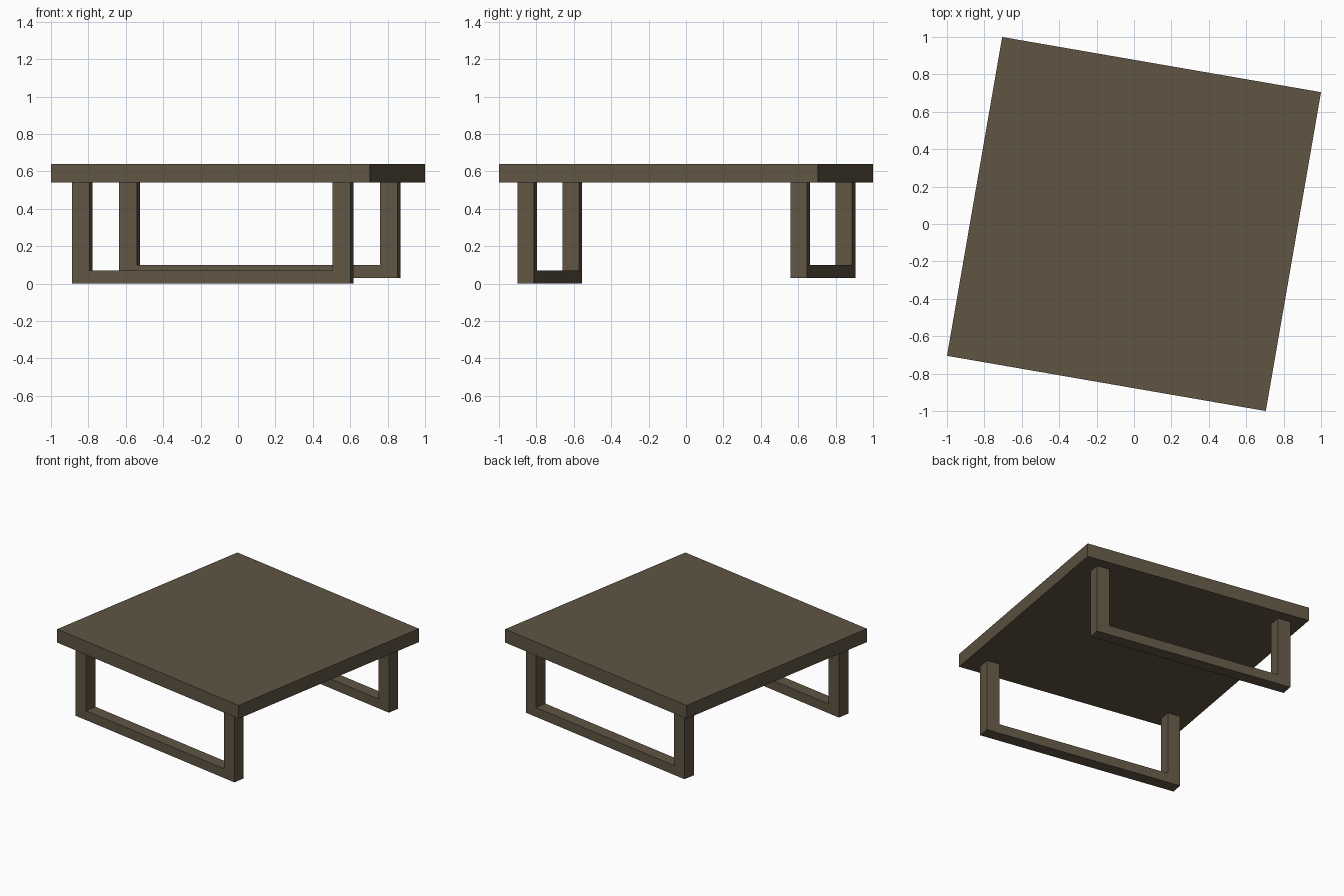
import bpy, bmesh, math
from mathutils import Matrix

if "Cube" in bpy.data.objects:
    bpy.data.objects.remove(bpy.data.objects["Cube"])

wood = bpy.data.materials.new("dark brown wood")
wood.diffuse_color = (0.115, 0.091, 0.057, 1)
wood.use_nodes = True
wood.node_tree.nodes["Principled BSDF"].inputs["Base Color"].default_value = wood.diffuse_color

TURN = Matrix.Rotation(math.radians(-9.82), 4, 'Z')  # whole table is turned
TOP_Z, UNDER_Z = 0.64, 0.54


def extrude_profile(name, points, depth, y):
    """Extrude an XZ outline along y, centred on y, then turn it with the table."""
    bm = bmesh.new()
    face = bm.faces.new([bm.verts.new((x, y - depth / 2, z)) for x, z in points])
    new = bmesh.ops.extrude_face_region(bm, geom=[face])["geom"]
    bmesh.ops.translate(bm, vec=(0, depth, 0),
                        verts=[g for g in new if isinstance(g, bmesh.types.BMVert)])
    bmesh.ops.recalc_face_normals(bm, faces=bm.faces)
    bm.transform(TURN)
    mesh = bpy.data.meshes.new(name)
    bm.to_mesh(mesh)
    bm.free()
    mesh.materials.append(wood)
    obj = bpy.data.objects.new(name, mesh)
    bpy.context.collection.objects.link(obj)
    return obj


# Square slab top
h = 0.865
extrude_profile("table_top", [(-h, UNDER_Z), (h, UNDER_Z), (h, TOP_Z), (-h, TOP_Z)], 2 * h, 0)

# U-shaped leg frames; the back one sits slightly higher
CX, HALF, LEG, RAIL = -0.01, 0.756, 0.097, 0.07
for name, y, z in (("front_leg_frame", -0.741, 0.0), ("back_leg_frame", 0.741, 0.03)):
    a, b = CX - HALF, CX + HALF
    extrude_profile(name, [(a, z), (b, z), (b, UNDER_Z), (b - LEG, UNDER_Z),
                           (b - LEG, z + RAIL), (a + LEG, z + RAIL),
                           (a + LEG, UNDER_Z), (a, UNDER_Z)], 0.09, y)
